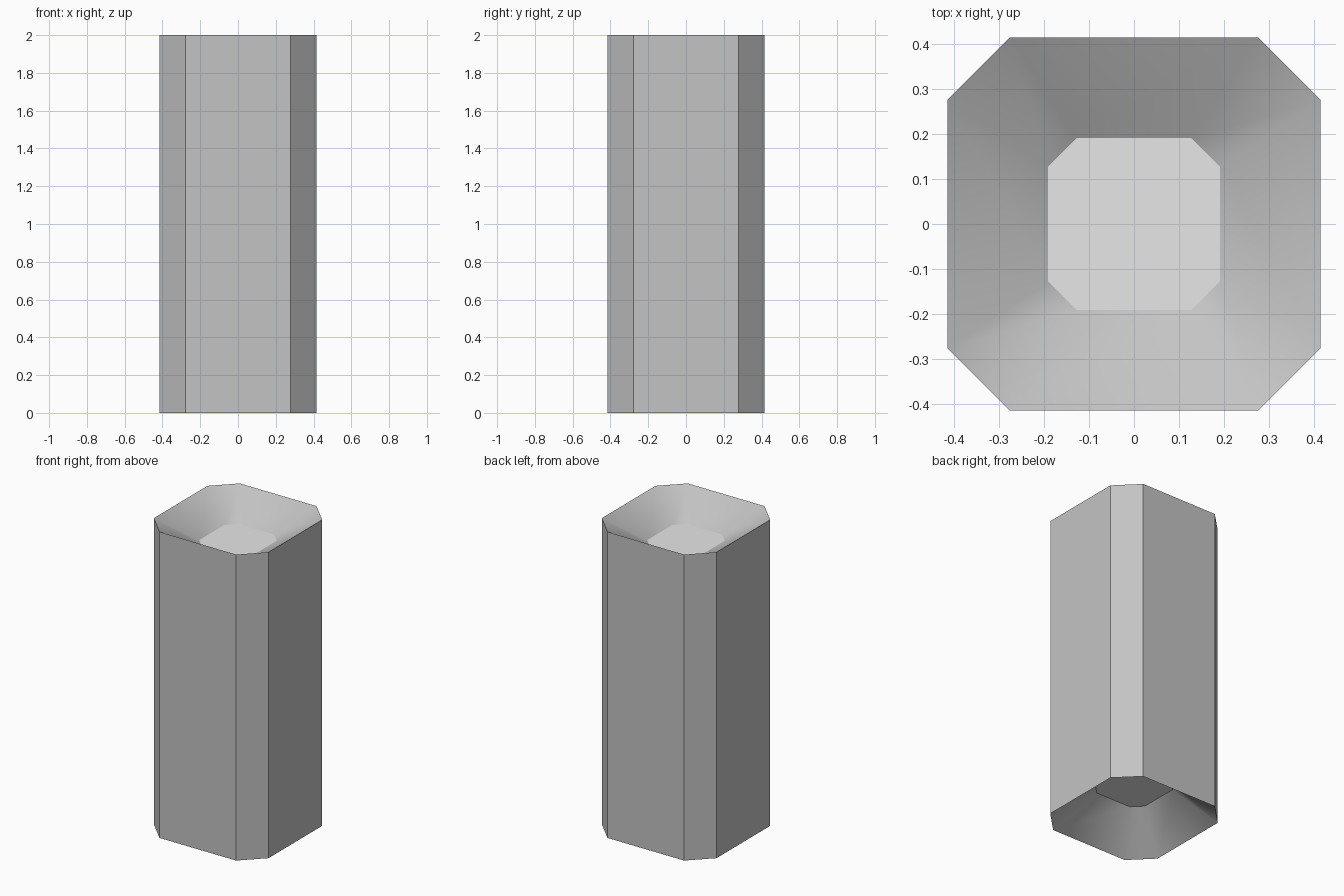
import bpy
import bmesh

if "Cube" in bpy.data.objects:
    bpy.data.objects.remove(bpy.data.objects["Cube"], do_unlink=True)


def make_material(name, value):
    mat = bpy.data.materials.new(name)
    mat.use_nodes = True
    color = (value, value, value, 1.0)
    mat.diffuse_color = color
    bsdf = next(n for n in mat.node_tree.nodes if n.type == "BSDF_PRINCIPLED")
    bsdf.inputs["Base Color"].default_value = color
    return mat


wall_grey = make_material("wall grey", 0.55)
cap_grey = make_material("cap light grey", 0.80)


def octagon(bm, half, corner, z):
    """Ring of a square with chamfered corners, counter-clockwise from above."""
    pts = [(half, -corner), (half, corner), (corner, half), (-corner, half),
           (-half, corner), (-half, -corner), (-corner, -half), (corner, -half)]
    return [bm.verts.new((x, y, z)) for x, y in pts]


def bridge(bm, lower, upper, smooth):
    for i in range(8):
        j = (i + 1) % 8
        face = bm.faces.new((lower[i], lower[j], upper[j], upper[i]))
        face.smooth = smooth


OUTER = (0.415, 0.277)
INNER = (0.191, 0.128)
BOTTOM_DEPTH, TOP_DEPTH = 0.21, 0.14

bm = bmesh.new()
bottom_inner = octagon(bm, *INNER, BOTTOM_DEPTH)
bottom_rim = octagon(bm, *OUTER, 0.0)
top_rim = octagon(bm, *OUTER, 2.0)
top_inner = octagon(bm, *INNER, 2.0 - TOP_DEPTH)

# Flat outer walls and softly shaded funnel recesses at both ends
bridge(bm, bottom_inner, bottom_rim, True)
bridge(bm, bottom_rim, top_rim, False)
bridge(bm, top_rim, top_inner, True)

# Flat recessed end caps
for ring in (bottom_inner[::-1], top_inner):
    cap = bm.faces.new(ring)
    cap.smooth = False
    cap.material_index = 1

# Crisp edges wherever a flat face meets its neighbour
for edge in bm.edges:
    edge.smooth = all(f.smooth for f in edge.link_faces)

mesh = bpy.data.meshes.new("column")
bm.to_mesh(mesh)
bm.free()
mesh.materials.append(wall_grey)
mesh.materials.append(cap_grey)
column = bpy.data.objects.new("column", mesh)
bpy.context.collection.objects.link(column)
